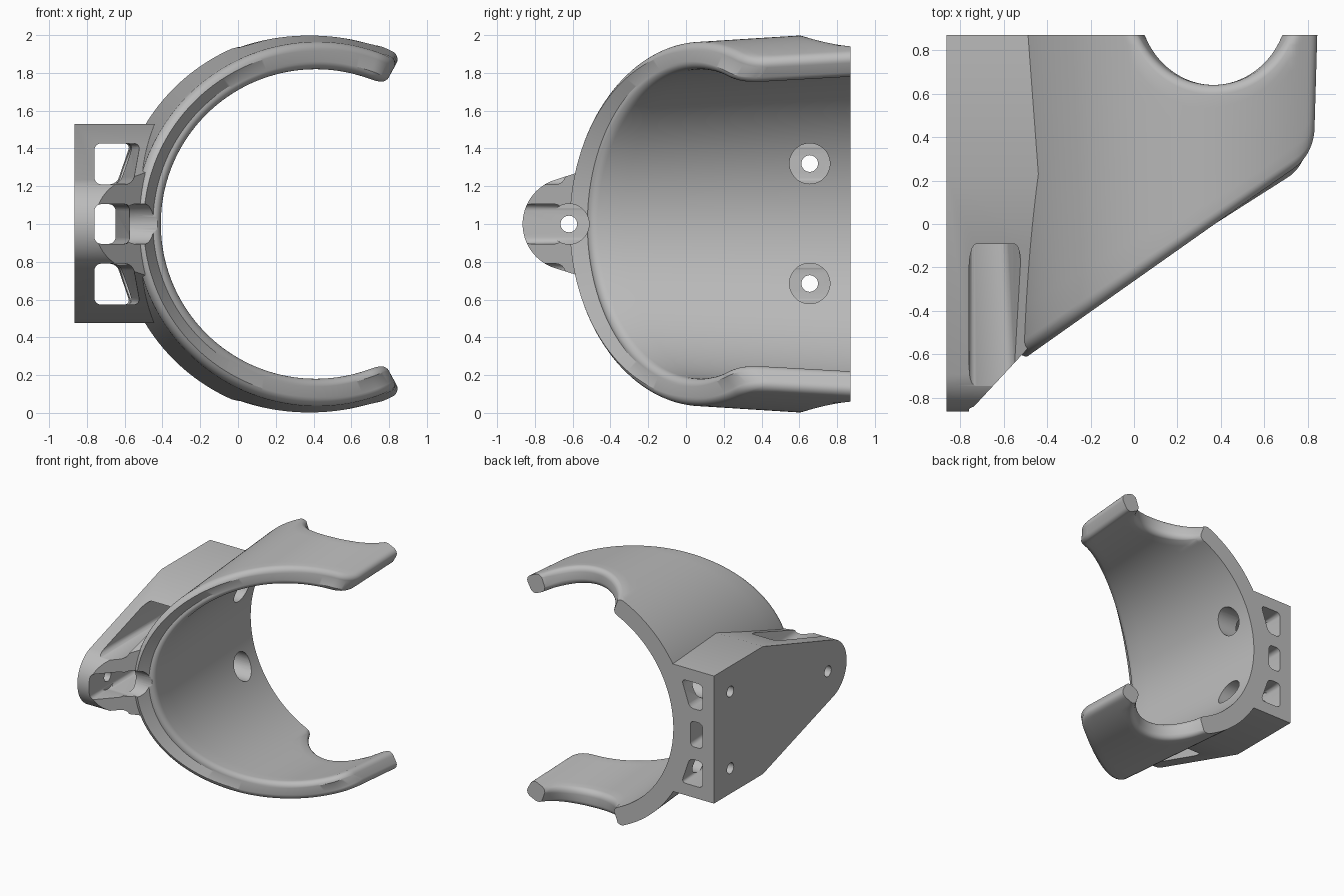
import bpy, bmesh
from math import sin, cos, pi, sqrt, hypot, radians

if "Cube" in bpy.data.objects:
    bpy.data.objects.remove(bpy.data.objects["Cube"])

grey = bpy.data.materials.new("plain_grey")
grey.use_nodes = True
GREY = (0.5, 0.5, 0.5, 1)
grey.diffuse_color = GREY
grey.node_tree.nodes["Principled BSDF"].inputs["Base Color"].default_value = GREY

BACK = 0.87                    # rear plane of the whole part
SLOPE, OFFSET = 0.672, -0.25   # slanted front plane: y = OFFSET + SLOPE * x
LEAN = hypot(1, SLOPE)
ROUND = 0.045                  # edge rounding of the clamp
CORNER = 0.22                  # outline rounding at the jaw tips
TIP = radians(61.5)            # angle where the jaws end
NOTCH_X, NOTCH_Y, NOTCH_R = 0.365, 1.03, 0.389
CENTRE, TAPER = 0.377, 0.063   # axis of the conical clamp
OUTER, INNER = 0.96, 0.815     # wall radii at y = 0


def make_object(name, bm):
    bmesh.ops.recalc_face_normals(bm, faces=bm.faces)
    mesh = bpy.data.meshes.new(name)
    bm.to_mesh(mesh)
    bm.free()
    mesh.materials.append(grey)
    obj = bpy.data.objects.new(name, mesh)
    bpy.context.collection.objects.link(obj)
    return obj


def prism(name, points, lo, hi, place, bevel=0):
    """Extrude a 2D profile; place(p, q, t) gives the 3D position."""
    bm = bmesh.new()
    ends = [[bm.verts.new(place(p, q, t)) for p, q in points] for t in (lo, hi)]
    n = len(points)
    for end in ends:
        bm.faces.new(end)
    for i in range(n):
        j = (i + 1) % n
        bm.faces.new((ends[0][i], ends[0][j], ends[1][j], ends[1][i]))
    if bevel:
        long_edges = [bm.edges.get((a, b)) for a, b in zip(*ends)]
        bmesh.ops.bevel(bm, geom=long_edges, offset=bevel, segments=5,
                        profile=0.5, affect='EDGES')
    return make_object(name, bm)


def circle(cp, cq, r, n=48):
    return [(cp + r * cos(2 * pi * i / n), cq + r * sin(2 * pi * i / n)) for i in range(n)]


def along_x(p, q, t):
    return (t, p, q)


def along_y(p, q, t):
    return (p, t, q)


def along_z(p, q, t):
    return (p, q, t)


def cut(obj, cutter):
    mod = obj.modifiers.new("cut", 'BOOLEAN')
    mod.operation = 'DIFFERENCE'
    mod.solver = 'EXACT'
    mod.object = cutter
    with bpy.context.temp_override(object=obj, active_object=obj, selected_objects=[obj]):
        bpy.ops.object.modifier_apply(modifier=mod.name)


# Clamp ring: thin curved shell whose edges are rounded by distance to the outline
def quarter(d, r):
    return 0 if d >= r else r - sqrt(r * r - (r - max(d, 0)) ** 2)


def outline_distance(plane, tip):
    """Distance to the slanted front and jaw tip, joined by a corner arc."""
    p = CORNER - tip
    w = (CORNER - plane) * LEAN - SLOPE * p
    if p > 0 and 0 < w < p / SLOPE:
        return CORNER - hypot(p, w)
    return min(plane, tip)


def surface_column(theta, base, sign):
    c = cos(theta)
    tip = 0.9 * min(theta - TIP, 2 * pi - TIP - theta)
    front = (OFFSET + SLOPE * (CENTRE + base * c)) / (1 - SLOPE * TAPER * c)
    p = CORNER - tip
    if p > CORNER * SLOPE / LEAN:
        front += CORNER * LEAN - sqrt(CORNER ** 2 - p * p) - SLOPE * p
    u = CENTRE + (OUTER + TAPER * 0.8) * c - NOTCH_X
    back = BACK
    if abs(u) < NOTCH_R:
        back = min(BACK, NOTCH_Y - sqrt(NOTCH_R ** 2 - u * u))
    steps = [ROUND * (1 - cos(pi / 2 * i / 6)) for i in range(7)]
    start, end = front + steps[-1] * LEAN, back - steps[-1]
    ys = [front + s * LEAN for s in steps]
    ys += [start + (end - start) * i / 9 for i in range(1, 9)]
    ys += [back - s for s in reversed(steps)]
    column = []
    for y in ys:
        r = base + TAPER * y
        plane = (y - OFFSET - SLOPE * (CENTRE + r * c)) / LEAN
        outer_x = CENTRE + (OUTER + TAPER * y) * c
        d = min(outline_distance(plane, tip),
                hypot(outer_x - NOTCH_X, y - NOTCH_Y) - NOTCH_R)
        r += sign * quarter(d, ROUND)
        column.append((CENTRE + r * c, y, 1 + r * sin(theta)))
    return column


def build_ring():
    near = [ROUND * (1 - cos(pi / 2 * i / 6)) / 0.9 for i in range(7)]
    count = 280
    lo, hi = TIP + near[-1], 2 * pi - TIP - near[-1]
    angles = [TIP + s for s in near]
    angles += [lo + (hi - lo) * i / count for i in range(1, count)]
    angles += [2 * pi - TIP - s for s in reversed(near)]
    bm = bmesh.new()
    loops = []
    for a in angles:
        pts = surface_column(a, OUTER, -1) + surface_column(a, INNER, 1)[::-1]
        loops.append([bm.verts.new(p) for p in pts])
    n = len(loops[0])
    for a, b in zip(loops, loops[1:]):
        for i in range(n):
            j = (i + 1) % n
            bm.faces.new((a[i], a[j], b[j], b[i]))
    for end in (loops[0], loops[-1]):
        for i in range(n // 2 - 1):
            bm.faces.new((end[i], end[i + 1], end[n - 2 - i], end[n - 1 - i]))
    return make_object("clamp_ring", bm)


ring = build_ring()

# Mounting bracket: flat plate outline with a rounded nose
NOSE_Y, NOSE_R = -0.62, 0.245
nose = [radians(107.7 + 144.6 * i / 32) for i in range(33)]
outline = [(BACK, 0.475), (BACK, 1.53), (0.23, 1.53)]
outline += [(NOSE_Y + NOSE_R * cos(a), 1 + NOSE_R * sin(a)) for a in nose]
outline += [(0.23, 0.475)]
bracket = prism("mounting_bracket", outline, -0.865, -0.4, along_x)

cutters = []


def bracket_cut(*args, **kw):
    tool = prism(*args, **kw)
    cutters.append(tool)
    cut(bracket, tool)
    return tool


# Hollow for the ring and slanted nose
bracket_cut("ring_hollow", circle(CENTRE, 1, 0.885, 128), -2, 2, along_y)
bracket_cut("nose_slant", [(-0.76, -0.865), (-0.2, -0.262), (-0.2, -1.2), (-0.76, -1.2)],
            0, 2, along_z)


# Three lengthwise channels, slightly wider toward the front
def flare(p, q, t):
    return (p + (0.1 if t < 0 and p > -0.7 else 0), t, q)


def flare_low(p, q, t):
    return flare(p, 2 - q, t)


side = [(-0.76, 1.21), (-0.76, 1.427), (-0.57, 1.427), (-0.645, 1.21)]
middle = [(-0.76, 0.895), (-0.76, 1.105), (-0.65, 1.105), (-0.65, 0.895)]
bracket_cut("upper_channel", side, -1, 0.9, flare, bevel=0.035)
bracket_cut("lower_channel", side, -1, 0.9, flare_low, bevel=0.035)
bracket_cut("middle_channel", middle, -1, 0.9, flare, bevel=0.035)

# Screw holes with wide recesses through the ring wall
for y, z in ((NOSE_Y, 1), (0.655, 1.32), (0.655, 0.685)):
    recess = bracket_cut("screw_recess", circle(y, z, 0.107), -0.758, 0, along_x)
    cut(ring, recess)
    bracket_cut("screw_hole", circle(y, z, 0.044, 32), -1, -0.6, along_x)

for tool in cutters:
    bpy.data.objects.remove(tool)

# Smooth curved faces, keep sharp edges
for obj in (ring, bracket):
    bpy.ops.object.select_all(action='DESELECT')
    obj.select_set(True)
    bpy.context.view_layer.objects.active = obj
    bpy.ops.object.shade_smooth_by_angle(angle=radians(30))
